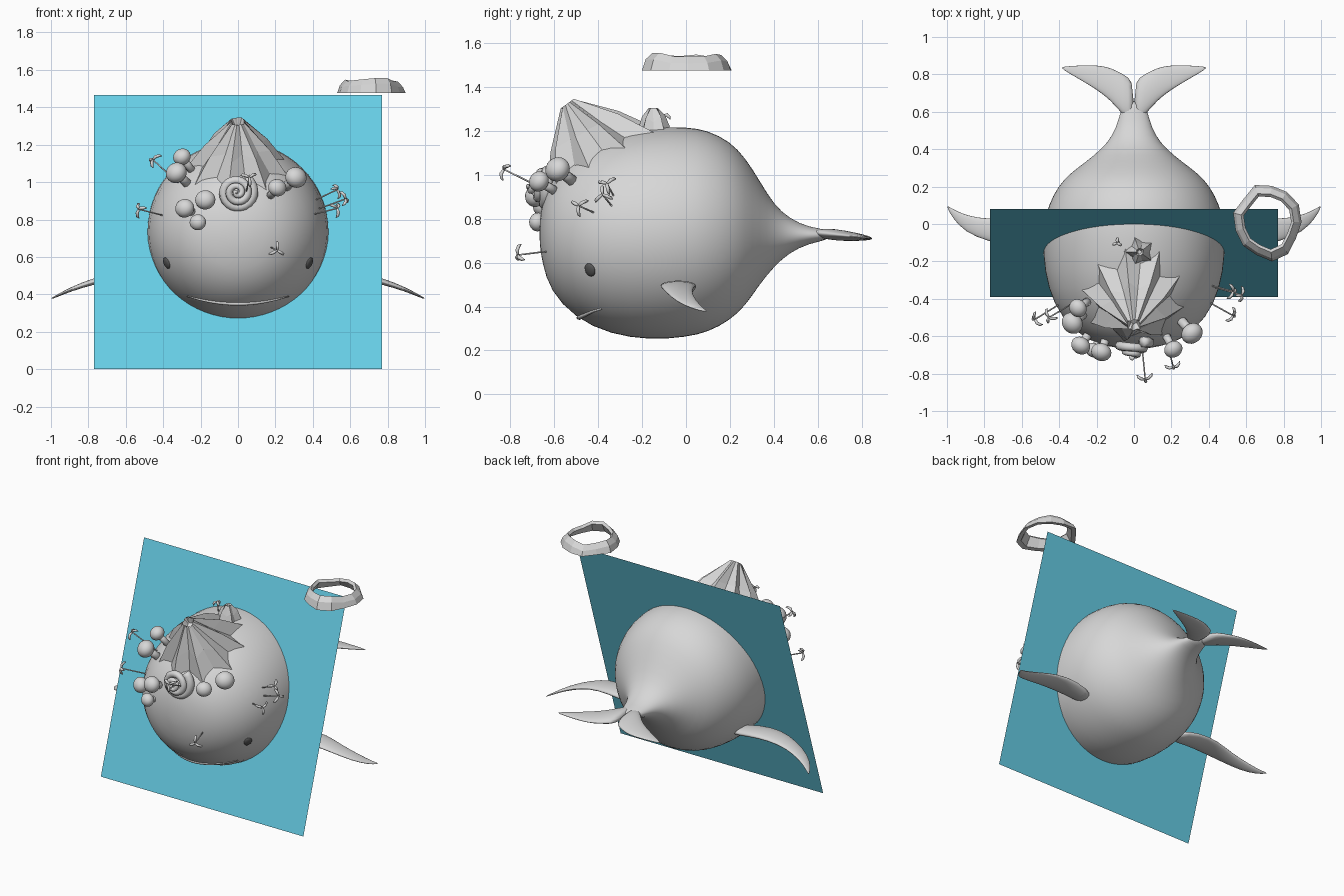
import bpy, bmesh, math, random
from mathutils import Vector, Matrix
from mathutils.bvhtree import BVHTree

if "Cube" in bpy.data.objects:
    bpy.data.objects.remove(bpy.data.objects["Cube"])

random.seed(4)


def material(name, rgb):
    m = bpy.data.materials.new(name)
    m.diffuse_color = (*rgb, 1)
    m.use_nodes = True
    m.node_tree.nodes["Principled BSDF"].inputs["Base Color"].default_value = m.diffuse_color
    return m


GREY = material("pale grey", (0.68, 0.68, 0.68))
DARK = material("dark grey", (0.1, 0.1, 0.1))
BLUE = material("water blue", (0.14, 0.64, 0.82))


def make(name, bm, mat, smooth=True, fix=True, subsurf=0):
    if fix:
        bmesh.ops.recalc_face_normals(bm, faces=bm.faces)
    for f in bm.faces:
        f.smooth = smooth
    me = bpy.data.meshes.new(name)
    bm.to_mesh(me)
    bm.free()
    me.materials.append(mat)
    ob = bpy.data.objects.new(name, me)
    bpy.context.collection.objects.link(ob)
    if subsurf:
        mod = ob.modifiers.new("smooth", 'SUBSURF')
        mod.levels = mod.render_levels = subsurf
    return ob


def loft(bm, rings, closed=False, caps=True):
    rows = [[bm.verts.new(p) for p in r] for r in rings]
    n = len(rows[0])
    pairs = list(zip(rows, rows[1:])) + ([(rows[-1], rows[0])] if closed else [])
    for a, b in pairs:
        for i in range(n):
            j = (i + 1) % n
            bm.faces.new((a[i], a[j], b[j], b[i]))
    if caps and not closed:
        bm.faces.new(rows[0])
        bm.faces.new(rows[-1])
    return bm


def tube(bm, pts, radii, sides=8):
    pts = [Vector(p) for p in pts]
    rings = []
    for i, p in enumerate(pts):
        d = (pts[min(i + 1, len(pts) - 1)] - pts[max(i - 1, 0)]).normalized()
        u = d.cross(Vector((0.13, 0.95, 0.29))).normalized()
        v = d.cross(u)
        rings.append([p + radii[i] * (math.cos(a) * u + math.sin(a) * v)
                      for a in (2 * math.pi * k / sides for k in range(sides))])
    return loft(bm, rings)


# Round whale body: y, bottom, top, half width
profile = [(-.668, .69, .78, .05), (-.655, .60, .87, .14), (-.62, .47, .985, .26), (-.505, .345, 1.105, .39),
           (-.345, .27, 1.185, .465), (-.16, .244, 1.22, .492), (.0, .258, 1.222, .485), (.1, .28, 1.205, .46),
           (.2, .335, 1.155, .41), (.27, .40, 1.08, .345), (.335, .50, .975, .255), (.4, .58, .865, .175),
           (.47, .645, .802, .115), (.56, .688, .76, .08), (.66, .705, .75, .06)]
rings = []
for y, b, t, w in profile:
    rings.append([(w * math.cos(a), y, (b + t) / 2 + (t - b) / 2 * math.sin(a))
                  for a in (2 * math.pi * k / 32 for k in range(32))])
body = make("body", loft(bmesh.new(), rings), GREY, subsurf=1)
bpy.context.view_layer.update()
bvh = BVHTree.FromObject(body, bpy.context.evaluated_depsgraph_get())


def blade(name, stations, mat=GREY, droop=0.0):
    # Flat lens section swept sideways: x, y centre, z, half chord, half thickness
    for side, s in (("left", -1), ("right", 1)):
        rs = []
        for x, y, z, c, t in stations:
            rs.append([(s * x, y + c * math.cos(a), z + t * math.sin(a) - droop * (y + c * math.cos(a) - .6))
                       for a in (2 * math.pi * k / 12 for k in range(12))])
        make(f"{side}_{name}", loft(bmesh.new(), rs), mat, subsurf=1)


blade("fin", [(.34, -.03, .46, .06, .03), (.5, -.03, .495, .085, .026), (.65, -.04, .498, .085, .022),
              (.78, -.035, .468, .06, .018), (.9, .0, .425, .048, .012), (.97, .055, .39, .026, .007),
              (1.0, .095, .377, .005, .003)])
blade("tail_fluke", [(0, .66, .735, .115, .028), (.06, .69, .735, .115, .026), (.12, .747, .735, .092, .02),
                     (.2, .785, .735, .068, .014), (.3, .813, .735, .036, .008), (.39, .836, .735, .005, .003)],
      droop=0.1)

# Eyes
for side, s in (("left", -1), ("right", 1)):
    p, n, _, _ = bvh.find_nearest(Vector((s * .385, -.44, .565)))
    bm = bmesh.new()
    bmesh.ops.create_uvsphere(bm, u_segments=16, v_segments=10, radius=.032,
                              matrix=Matrix.Translation(p) @ n.to_track_quat('Z', 'Y').to_matrix().to_4x4()
                              @ Matrix.Diagonal((.85, 1, .35, 1)))
    make(f"{side}_eye", bm, DARK)

# Mouth lip, laid on the body surface
lip = []
for i in range(17):
    x = -.27 + .54 * i / 16
    lip.append(bvh.ray_cast(Vector((x, -2, .35 + .04 * (x / .27) ** 2)), Vector((0, 1, 0)))[0])
make("mouth_lip", tube(bmesh.new(), lip, [.004 + .007 * math.sin(math.pi * i / 16) for i in range(17)]), GREY)

# Tilted water sheet
bm = bmesh.new()
bm.faces.new([bm.verts.new(p) for p in ((-.77, -.39, 0), (.77, -.39, 0), (.77, .08, 1.465), (-.77, .08, 1.465))])
make("water_sheet", bm, BLUE, smooth=False, fix=False)


def mountain(name, peak, centre, spread, rim, n):
    # Faceted ridged cone whose foot follows the body
    peak, centre = Vector(peak), Vector(centre)
    axis = (peak - centre).normalized()
    u = Vector((1, 0, 0))
    v = axis.cross(u)
    foot, mid, top = [], [], []
    for k in range(n):
        a = 2 * math.pi * k / n
        out = math.cos(a) * u + math.sin(a) * v
        r = math.radians(spread * (1.15 if k % 2 else .8) * random.uniform(.93, 1.07))
        d = (axis * math.cos(r) + out * math.sin(r)).normalized()
        hit = bvh.ray_cast(centre + d * 2, -d)[0]
        lip_pt = peak + out * rim * random.uniform(.85, 1.2)
        foot.append(hit - d * .015)
        mid.append(lip_pt.lerp(hit, .5) + d * (.012 if k % 2 else -.015))
        top.append(lip_pt)
    pit = [peak + (p - peak) * .5 - axis * rim for p in top]
    make(name, loft(bmesh.new(), [foot, mid, top, pit]), GREY, smooth=False)


mountain("head_mountain", (0, -.54, 1.325), (0, -.1, .735), 32, .036, 18)
mountain("small_mountain", (.03, -.15, 1.305), (.02, -.14, .735), 9, .02, 10)

# Floating crater ring
section = [(.195, 1.476), (.18, 1.515), (.15, 1.545), (.135, 1.53), (.165, 1.48)]
rings = []
for k in range(13):
    a, j, h = 2 * math.pi * k / 13, random.uniform(.9, 1.04), random.uniform(-.012, .012)
    rings.append([(.715 + r * .97 * j * math.cos(a), .01 + r * 1.06 * j * math.sin(a), z + (h if z > 1.5 else 0))
                  for r, z in section])
make("crater_ring", loft(bmesh.new(), rings, closed=True), GREY, smooth=False)

# Spiral shell on the forehead
pts, radii = [], []
for i in range(61):
    t = i / 60
    a = -5.6 * math.pi * t + 1
    r = .09 * (1 - t) ** .85
    pts.append((-.005 + r * math.cos(a), -.63 - .09 * t, .945 + r * math.sin(a)))
    radii.append(.029 - .017 * t)
make("spiral_shell", tube(bmesh.new(), pts, radii), GREY)

# Lumpy bulbs
bulbs = [(-.3, -.45, 1.135, .05), (-.33, -.53, 1.05, .06), (-.285, -.65, .86, .053), (-.175, -.685, .905, .055),
         (-.215, -.675, .785, .045), (.31, -.585, 1.025, .06), (.21, -.67, .97, .05)]
for i, (x, y, z, r) in enumerate(bulbs):
    c = Vector((x, y, z))
    p, n, _, _ = bvh.find_nearest(c)
    bm = bmesh.new()
    bmesh.ops.create_icosphere(bm, subdivisions=3, radius=r, matrix=Matrix.Translation(c)
                               @ n.to_track_quat('Z', 'Y').to_matrix().to_4x4() @ Matrix.Diagonal((1, .95, .85, 1)))
    tube(bm, [p - n * .02, c], [r * .45, r * .4])
    make(f"bulb_{i + 1}", bm, GREY)

# Sprouts: thin stem with drooping petals at the tip
sprouts = [(-.455, -.5, 1.12), (-.53, -.51, .855), (.53, -.36, .96), (.575, -.38, .91), (.53, -.49, .86),
           (.06, -.83, 1.025), (.21, -.765, .635), (-.09, -.1, 1.27)]
for i, tip in enumerate(sprouts):
    tip = Vector(tip)
    p, n, _, _ = bvh.find_nearest(tip)
    d = (tip - p).normalized()
    u = d.orthogonal().normalized()
    v = d.cross(u)
    size = .045 if i < 7 else .025
    bm = tube(bmesh.new(), [p - n * .02, tip], [.004, .004], 6)
    for k in range(3):
        a = 2 * math.pi * k / 3 + i
        out = math.cos(a) * u + math.sin(a) * v
        tube(bm, [tip, tip + out * size * .5 + d * .002, tip + out * size * .9 - d * .008,
                  tip + out * size * 1.05 - d * .02], [.006, .009, .008, .002], 6)
    make(f"sprout_{i + 1}", bm, GREY)
